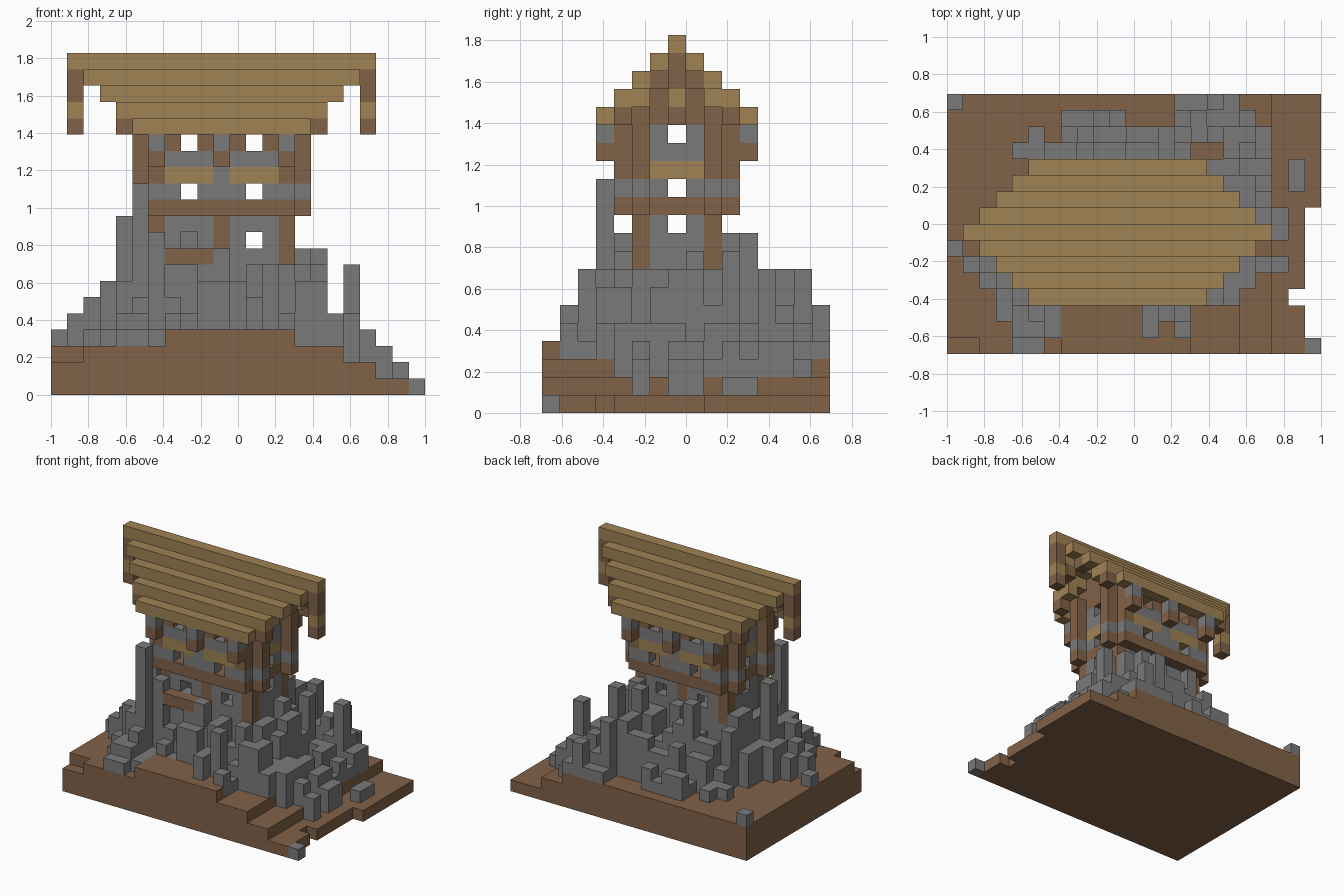
import bpy
import random

cube = bpy.data.objects.get("Cube")
if cube:
    bpy.data.objects.remove(cube, do_unlink=True)

random.seed(7)
NX, NY = 23, 16
U = 2 / NX
MIDX, MIDY = 10, 7          # tower axis cell
STONE, TIMBER, THATCH = range(3)


def material(name, rgb):
    m = bpy.data.materials.new(name)
    m.use_nodes = True
    m.diffuse_color = (*rgb, 1)
    m.node_tree.nodes["Principled BSDF"].inputs["Base Color"].default_value = (*rgb, 1)
    return m


MATS = [material("stone grey", (.195, .195, .195)),
        material("timber brown", (.222, .122, .064)),
        material("thatch tan", (.35, .228, .088))]

parts = {}      # part name -> {cell: colour}
filled = {}     # cell -> part name


def put(part, cell, colour):
    """Place one block, repainting any block already there."""
    if cell in filled:
        del parts[filled[cell]][cell]
    parts.setdefault(part, {})[cell] = colour
    filled[cell] = part


def box(part, colour, x, y, z):
    """Fill an inclusive range of cells."""
    for i in range(x[0], x[1] + 1):
        for j in range(y[0], y[1] + 1):
            for k in range(z[0], z[1] + 1):
                put(part, (i, j, k), colour)


def mirrored(part, colour, dx, dy, z):
    """Upright blocks mirrored about both axes of the tower."""
    for sx in (-1, 1):
        for sy in (-1, 1):
            i, j = MIDX + sx * dx, MIDY + sy * dy
            box(part, colour, (i, i), (j, j), z)


def ring(part, colour, rx, ry, z):
    """Hollow rectangular wall around the tower axis."""
    for i in range(-rx, rx + 1):
        for j in range(-ry, ry + 1):
            if abs(i) == rx or abs(j) == ry:
                box(part, colour, (MIDX + i,) * 2, (MIDY + j,) * 2, z)


def carve(dx, dy, k):
    """Open a window in all mirrored positions."""
    for sx in (-1, 1):
        for sy in (-1, 1):
            c = (MIDX + sx * dx, MIDY + sy * dy, k)
            if c in filled:
                del parts[filled.pop(c)][c]


def ground_height(i, j):
    """Earth level in blocks, dropping towards the right."""
    if 7 <= i <= 14 and j < 3:
        return 4 if i < 14 or j < 1 else 3
    if i < 2 and j < 1:
        return 2
    return 3 if i < 18 else 2 if i < 20 else 1


# Sloping earth base with a ragged right edge
for i in range(NX):
    for j in range(NY):
        if not ((i == 22 and j < 9) or (i == 21 and j == 3)):
            box("earth_base", TIMBER, (i, i), (j, j), (0, ground_height(i, j) - 1))

# Rocky hill: random columns falling away from the tower, within limits
FRONT = [4, 5, 6, 7, 8, 9, 9, 8, 8, 8, 9, 9, 9, 9, 8, 9, 9, 5, 5, 4, 3, 2, 1]
SIDE = [4, 5, 6, 7, 9, 9, 9, 9, 9, 9, 9, 9, 8, 7, 7, 5]
ROWS = [(0, 4, 5), (1, 4, 6), (1, 12, 12), (1, 14, 14), (2, 3, 6), (2, 12, 14),
        (3, 3, 17), (4, 2, 18), (5, 1, 20), (6, 2, 18), (7, 3, 20), (8, 4, 20),
        (9, 4, 19), (10, 5, 19), (10, 21, 21), (11, 5, 19),
        (11, 21, 21), (12, 4, 14), (12, 17, 19), (13, 5, 5), (13, 7, 19),
        (14, 7, 10), (14, 14, 18), (15, 14, 17)]
for j, lo, hi in ROWS:
    for i in range(lo, hi + 1):
        dx, dy = max(abs(i - MIDX) - 4, 0), max(abs(j - MIDY) - 2, 0)
        d = max(dx, dy) + .3 * min(dx, dy)
        h = round(8.8 - .8 * d + random.choice((-3, -2, -1, 0, 0, 1)))
        ground = ground_height(i, j)
        h = 8 if d == 0 else max(min(h, FRONT[i], SIDE[j]), ground + 1)
        box("rocky_hill", STONE, (i, i), (j, j), (ground, h - 1))

# Tall rock spires and loose stones
for i, j, h in ((5, 3, 13), (4, 6, 11), (3, 4, 7), (2, 5, 6), (1, 5, 5),
                (6, 4, 10), (10, 4, 9), (14, 10, 10), (13, 11, 10), (8, 11, 10),
                (16, 10, 9), (18, 12, 8), (14, 14, 8), (16, 15, 6), (13, 2, 8),
                (12, 1, 6), (13, 12, 8), (12, 3, 8), (13, 13, 8)):
    box("rock_spires", STONE, (i, i), (j, j), (ground_height(i, j), h - 1))
for c in ((0, 15, 3), (22, 0, 0), (0, 6, 3)):
    put("loose_stones", c, STONE)

# Lower storey
ring("lower_walls", STONE, 4, 2, (8, 10))
for dx in (0, 4):
    mirrored("lower_posts", TIMBER, dx, 2, (8, 10))
carve(2, 2, 9)
carve(4, 0, 10)
box("balcony_ledge", TIMBER, (7, 9), (4, 4), (8, 8))

# Timber floor and upper storey
box("upper_floor", TIMBER, (6, 14), (4, 10), (11, 11))
ring("upper_walls", STONE, 4, 3, (12, 15))
ring("window_boards", THATCH, 4, 3, (13, 13))
for dx, dy in ((4, 3), (4, 2)):
    mirrored("upper_posts", TIMBER, dx, dy, (13, 15))
mirrored("upper_posts", STONE, 0, 3, (13, 13))
for dx in (1, 3):
    mirrored("window_frames", TIMBER, dx, 3, (15, 15))
for k in (12, 15):
    carve(2, 3, k)
    carve(4, 0, k)

# Outer brackets under the eaves and on the end walls
for dx in (0, 4):
    mirrored("eave_brackets", TIMBER, dx, 4, (14, 14))
    mirrored("eave_brackets", STONE, dx, 4, (15, 15))
mirrored("end_posts", TIMBER, 5, 2, (11, 16))
mirrored("end_posts", STONE, 5, 2, (12, 12))

# Stepped roof, each course longer and narrower than the one below
for s in range(5):
    for side in (-1, 1):
        j = MIDY + side * (4 - s)
        box("roof_courses", THATCH, (5 - s, 15 + s), (j, j), (16 + s, 16 + s))

# Gable walls above the end walls, with rafter tips under the course ends
for s in range(4):
    for i in (MIDX - 4, MIDX + 4):
        box("gable_walls", TIMBER, (i, i), (MIDY - 3 + s, MIDY + 3 - s), (16 + s,) * 2)
mirrored("rafter_tips", TIMBER, 6, 3, (16, 16))
mirrored("rafter_tips", THATCH, 6, 2, (17, 17))
mirrored("rafter_tips", TIMBER, 7, 1, (18, 18))

# Hanging poles at the ridge ends
mirrored("ridge_pendants", TIMBER, 9, 0, (16, 19))
mirrored("ridge_pendants", THATCH, 9, 0, (17, 17))


# Turn each part into a mesh of its exposed block faces
def build(name, cells):
    verts, faces, colours = {}, [], []
    for cell, colour in cells.items():
        for axis in range(3):
            a, b = (axis + 1) % 3, (axis + 2) % 3
            for step in (0, 1):
                near = list(cell)
                near[axis] += 2 * step - 1
                if tuple(near) in filled:
                    continue
                loop = []
                for p, q in ((0, 0), (1, 0), (1, 1), (0, 1)):
                    v = list(cell)
                    v[axis] += step
                    v[a] += p
                    v[b] += q
                    loop.append(verts.setdefault(tuple(v), len(verts)))
                faces.append(loop if step else loop[::-1])
                colours.append(colour)
    if not faces:
        return
    mesh = bpy.data.meshes.new(name)
    points = [((x - NX / 2) * U, (y - NY / 2) * U, z * U) for x, y, z in verts]
    mesh.from_pydata(points, [], faces)
    for m in MATS:
        mesh.materials.append(m)
    for poly, colour in zip(mesh.polygons, colours):
        poly.material_index = colour
    mesh.update()
    bpy.context.collection.objects.link(bpy.data.objects.new(name, mesh))


for part_name, part_cells in parts.items():
    build(part_name, part_cells)
